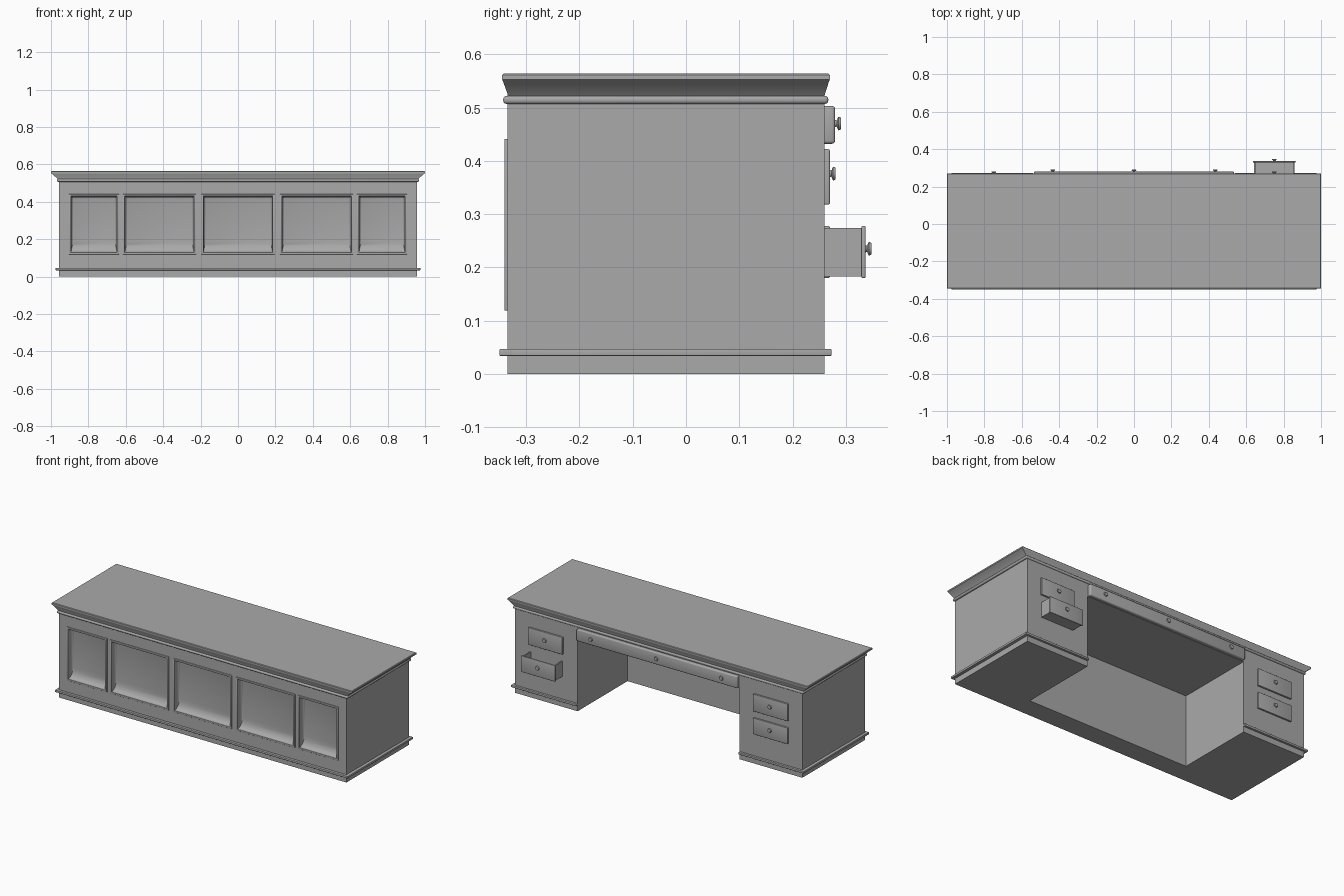
import bpy, bmesh, math
from mathutils import Matrix, Vector

cube = bpy.data.objects.get("Cube")
if cube:
    bpy.data.objects.remove(cube, do_unlink=True)

COLOUR = (0.4, 0.4, 0.4, 1)
grey = bpy.data.materials.new("plain grey")
grey.use_nodes = True
grey.diffuse_color = COLOUR
grey.node_tree.nodes["Principled BSDF"].inputs["Base Color"].default_value = COLOUR


def finish(name, bm):
    mesh = bpy.data.meshes.new(name)
    bm.to_mesh(mesh)
    bm.free()
    mesh.materials.append(grey)
    obj = bpy.data.objects.new(name, mesh)
    bpy.context.collection.objects.link(obj)
    bpy.ops.object.select_all(action='DESELECT')
    obj.select_set(True)
    bpy.context.view_layer.objects.active = obj
    bpy.ops.object.shade_smooth_by_angle(angle=math.radians(40))
    return obj


def boxes(name, bounds, bevel=0):
    """One mesh of boxes, each given as (x0, x1, y0, y1, z0, z1)."""
    bm = bmesh.new()
    for x0, x1, y0, y1, z0, z1 in bounds:
        centre = Vector((x0 + x1, y0 + y1, z0 + z1)) / 2
        size = Matrix.Diagonal((x1 - x0, y1 - y0, z1 - z0, 1))
        bmesh.ops.create_cube(bm, size=1, matrix=Matrix.Translation(centre) @ size)
    if bevel:
        bmesh.ops.bevel(bm, geom=bm.edges[:], offset=bevel, segments=3,
                        profile=0.5, affect='EDGES', clamp_overlap=True)
    return finish(name, bm)


def loft(name, rings, closed):
    """Skin a row of four-point rings; closed caps both ends, else only the last."""
    bm = bmesh.new()
    rows = [[bm.verts.new(p) for p in ring] for ring in rings]
    for a, b in zip(rows, rows[1:]):
        for i in range(4):
            j = (i + 1) % 4
            bm.faces.new((a[i], a[j], b[j], b[i]))
    bm.faces.new(rows[-1])
    if closed:
        bm.faces.new(rows[0][::-1])
        bmesh.ops.recalc_face_normals(bm, faces=bm.faces[:])
    return finish(name, bm)


def knob(name, x, y, z):
    bm = bmesh.new()
    turn = Matrix.Rotation(math.radians(90), 4, 'X')
    # stem, flared head and domed tip, each as (radius near, radius far, start, end)
    for near, far, start, end in ((0.007, 0.005, 0, 0.006),
                                  (0.006, 0.013, 0.004, 0.007),
                                  (0.013, 0.011, 0.007, 0.012)):
        place = Matrix.Translation((x, y + (start + end) / 2, z)) @ turn
        bmesh.ops.create_cone(bm, cap_ends=True, segments=20, radius1=far,
                              radius2=near, depth=end - start, matrix=place)
    finish(name, bm)


W, FRONT, BACK, TOP = 0.957, -0.335, 0.26, 0.51   # carcass limits
SKIN, WALL = -0.30, -0.215                        # front framing depth, knee wall
KNEE, CEIL = 0.54, 0.43                           # knee opening
P0, P1 = 0.13, 0.43                               # panel heights
panels = [(-0.893, -0.647), (-0.605, -0.235), (-0.185, 0.185),
          (0.235, 0.605), (0.647, 0.893)]

# Carcass: two pedestals, knee wall and the part over the knee opening
boxes("left_pedestal", [(KNEE, W, SKIN, BACK, 0, TOP)])
boxes("right_pedestal", [(-W, -KNEE, SKIN, BACK, 0, TOP)])
boxes("knee_wall", [(-KNEE, KNEE, SKIN, WALL, 0, TOP)])
boxes("knee_ceiling", [(-KNEE, KNEE, WALL, BACK, CEIL, TOP)])

# Front framing of rails and stiles
edges = [-W] + [x for span in panels for x in span] + [W]
stiles = [(a, b, FRONT, SKIN, P0, P1) for a, b in zip(edges[::2], edges[1::2])]
boxes("front_frame", stiles + [(-W, W, FRONT, SKIN, 0, P0),
                               (-W, W, FRONT, SKIN, P1, TOP)])

# Coved recessed panels with raised mouldings
for n, (x0, x1) in enumerate(panels, 1):
    rings = []
    for step in range(7):
        a = math.radians(90) * step / 6
        y = FRONT + 0.03 * math.sin(a)
        side, sill = 0.012 * (1 - math.cos(a)), 0.06 * (1 - math.cos(a))
        l, r, b, t = x0 + side, x1 - side, P0 + sill, P1 - side
        rings.append([(l, y, b), (r, y, b), (r, y, t), (l, y, t)])
    loft(f"front_panel_{n}", rings, False)
    m, y0, y1 = 0.011, FRONT - 0.006, FRONT + 0.004
    boxes(f"panel_moulding_{n}", [
        (x0 - m, x0, y0, y1, P0 - m, P1 + m), (x1, x1 + m, y0, y1, P0 - m, P1 + m),
        (x0 - m, x1 + m, y0, y1, P0 - m, P0), (x0 - m, x1 + m, y0, y1, P1, P1 + m)],
        0.002)

# Base trim around the front, the ends and the pedestal backs
T0, T1, TX = 0.034, 0.047, 0.975
trim = [(-TX, TX, -0.35, FRONT + 0.01, T0, T1)]
for s in (-1, 1):
    a, b = sorted((s * (W - 0.01), s * TX))
    trim.append((a, b, -0.35, 0.273, T0, T1))
    a, b = sorted((s * KNEE, s * TX))
    trim.append((a, b, BACK - 0.01, 0.273, T0, T1))
boxes("base_trim", trim, 0.002)

# Bead under the top and the flared top itself
boxes("top_bead", [(-0.968, 0.968, -0.343, 0.267, 0.507, 0.522)], 0.006)
rings = []
for x, y0, y1, z in ((0.962, -0.334, 0.259, 0.518), (0.968, -0.335, 0.261, 0.526),
                     (0.992, -0.343, 0.268, 0.548), (1, -0.345, 0.27, 0.553),
                     (1, -0.345, 0.27, 0.561), (0.997, -0.342, 0.267, 0.564)):
    rings.append([(-x, y0, z), (x, y0, z), (x, y1, z), (-x, y1, z)])
loft("desk_top", rings, True)

# Wide middle drawer with three knobs
boxes("middle_drawer", [(-0.535, 0.535, BACK - 0.01, 0.28, 0.432, 0.503)], 0.006)
for n, x in enumerate((-0.435, 0, 0.435), 1):
    knob(f"middle_knob_{n}", x, 0.279, 0.47)

# Pedestal drawers, the left lower one pulled out
D0, D1 = 0.635, 0.865
for side, s in (("left", 1), ("right", -1)):
    x0, x1 = sorted((s * D0, s * D1))
    for level, z0, z1 in (("upper", 0.318, 0.422), ("lower", 0.18, 0.278)):
        pulled = side == "left" and level == "lower"
        y1 = 0.337 if pulled else 0.27
        y0 = 0.329 if pulled else BACK - 0.005
        boxes(f"{side}_{level}_drawer_front", [(x0, x1, y0, y1, z0, z1)], 0.003)
        knob(f"{side}_{level}_knob", (x0 + x1) / 2, y1 - 0.001, (z0 + z1) / 2 + 0.006)

a, b, wall, z0, z1 = D0 + 0.006, D1 - 0.006, 0.008, 0.183, 0.274
boxes("open_drawer_box", [(a, a + wall, BACK - 0.01, 0.331, z0, z1),
                          (b - wall, b, BACK - 0.01, 0.331, z0, z1),
                          (a, b, BACK - 0.01, 0.331, z0, z0 + wall)])
